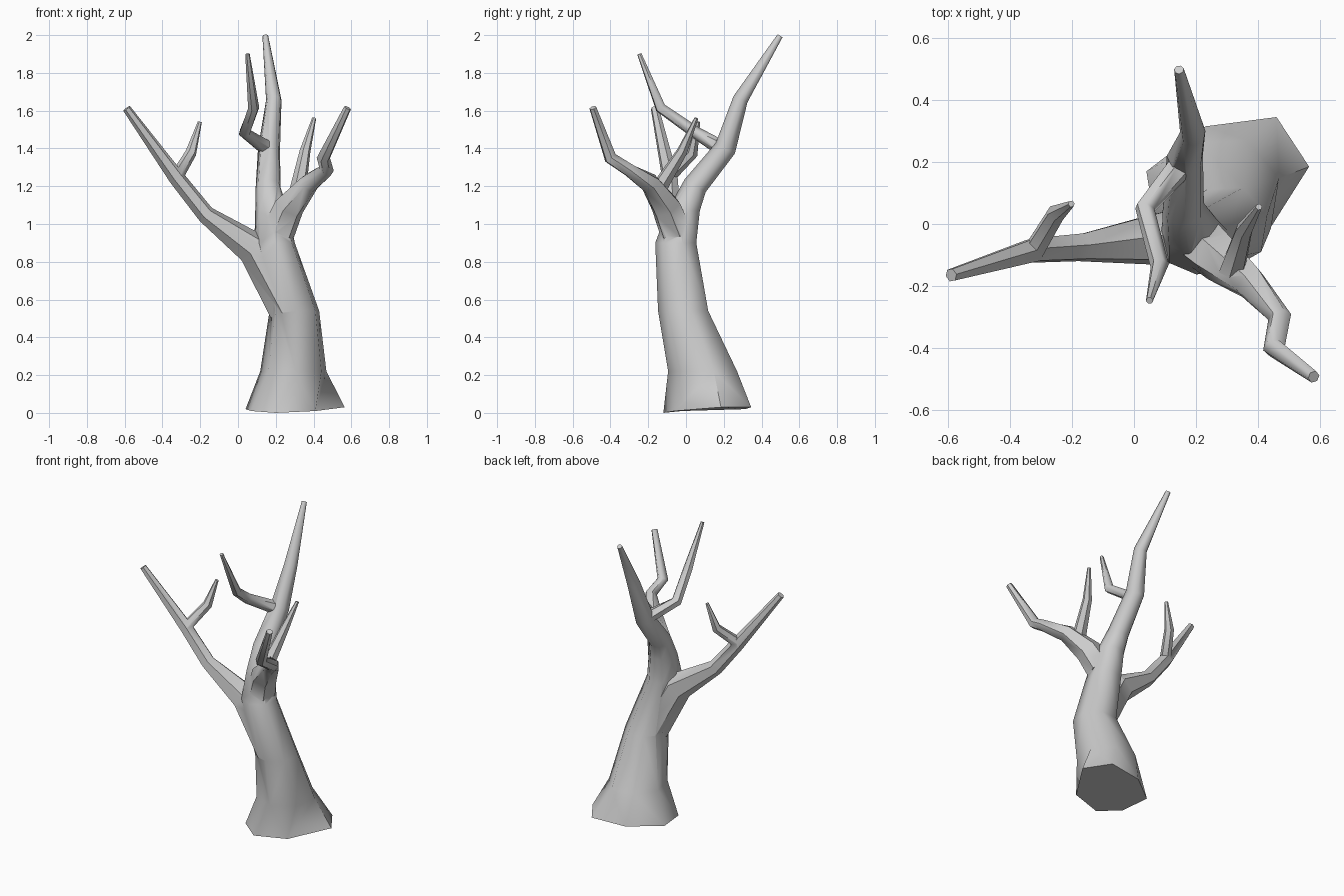
import bpy, bmesh, math
from mathutils import Vector

if "Cube" in bpy.data.objects:
    bpy.data.objects.remove(bpy.data.objects["Cube"])

Z = Vector((0, 0, 1))


def tube(name, nodes, sides, phase=0.2, base=None):
    """Loft rings along nodes (x, y, z, radius) or (x, y, z, rx, ry) for level rings."""
    bm = bmesh.new()
    pts = [Vector(n[:3]) for n in nodes]
    rings = []
    if base:
        rings.append([bm.verts.new(p) for p in base])
    for i, n in enumerate(nodes):
        t = Vector()
        if i > 0:
            t += (pts[i] - pts[i - 1]).normalized()
        if i < len(pts) - 1:
            t += (pts[i + 1] - pts[i]).normalized()
        level = len(n) == 5
        q = Z.rotation_difference(Z if level else t.normalized())
        rx, ry = n[3], n[-1] if level else n[3]
        ring = []
        for k in range(sides):
            a = phase + k * math.tau / sides
            ring.append(bm.verts.new(pts[i] + q @ Vector((rx * math.cos(a), ry * math.sin(a), 0))))
        rings.append(ring)
    for a, b in zip(rings, rings[1:]):
        for k in range(sides):
            j = (k + 1) % sides
            bm.faces.new((a[k], a[j], b[j], b[k]))
    bm.faces.new(rings[0][::-1])
    bm.faces.new(rings[-1])
    bmesh.ops.triangulate(bm, faces=[f for f in bm.faces if len(f.verts) == 4])
    bmesh.ops.recalc_face_normals(bm, faces=bm.faces[:])
    me = bpy.data.meshes.new(name)
    bm.to_mesh(me)
    bm.free()
    ob = bpy.data.objects.new(name, me)
    bpy.context.collection.objects.link(ob)
    return ob


# Trunk with flared uneven foot, running up into the tall back branch
foot = [(.565, .185, .03), (.46, .345, .03), (.23, .315, .02), (.04, .17, .02),
        (.07, -.02, .01), (.2, -.12, 0), (.41, -.06, .01)]
trunk = tube("tree_trunk", [
    (.295, .095, .22, .18, .19), (.30, -.01, .54, .135, .138),
    (.195, -.05, .90, .11, .113), (.18, -.01, 1.07, .09, .09),
    (.16, .05, 1.20, .068), (.165, .21, 1.40, .06),
    (.19, .29, 1.66, .042), (.145, .498, 1.995, .016)], 7, .28, foot)

# Branches and their twigs
branches = [
    tube("left_branch", [(.26, -.025, .55, .10), (.085, -.045, .87, .092),
                         (-.17, -.075, 1.05, .048), (-.325, -.085, 1.245, .043),
                         (-.59, -.165, 1.612, .022)], 6),
    tube("left_twig", [(-.325, -.09, 1.25, .035), (-.25, .035, 1.375, .03),
                       (-.202, .065, 1.54, .011)], 6),
    tube("right_branch", [(.215, -.055, .96, .09), (.27, -.105, 1.09, .082),
                          (.375, -.19, 1.215, .056), (.47, -.30, 1.285, .038),
                          (.452, -.40, 1.35, .036), (.58, -.493, 1.615, .02)], 6),
    tube("right_twig", [(.315, -.155, 1.17, .045), (.355, -.02, 1.385, .029),
                        (.403, .055, 1.56, .011)], 6),
    tube("back_twig", [(.155, .19, 1.40, .042), (.035, .05, 1.485, .033),
                       (.083, -.135, 1.615, .03), (.05, -.247, 1.90, .012)], 6),
]

# Merge the branches into one continuous tree surface
bpy.context.view_layer.objects.active = trunk
for b in branches:
    m = trunk.modifiers.new("join", 'BOOLEAN')
    m.operation = 'UNION'
    m.solver = 'EXACT'
    m.object = b
    bpy.ops.object.modifier_apply(modifier=m.name)
    bpy.data.objects.remove(b, do_unlink=True)

bpy.ops.object.select_all(action='DESELECT')
trunk.select_set(True)
bpy.ops.object.shade_smooth_by_angle(angle=math.radians(55))
